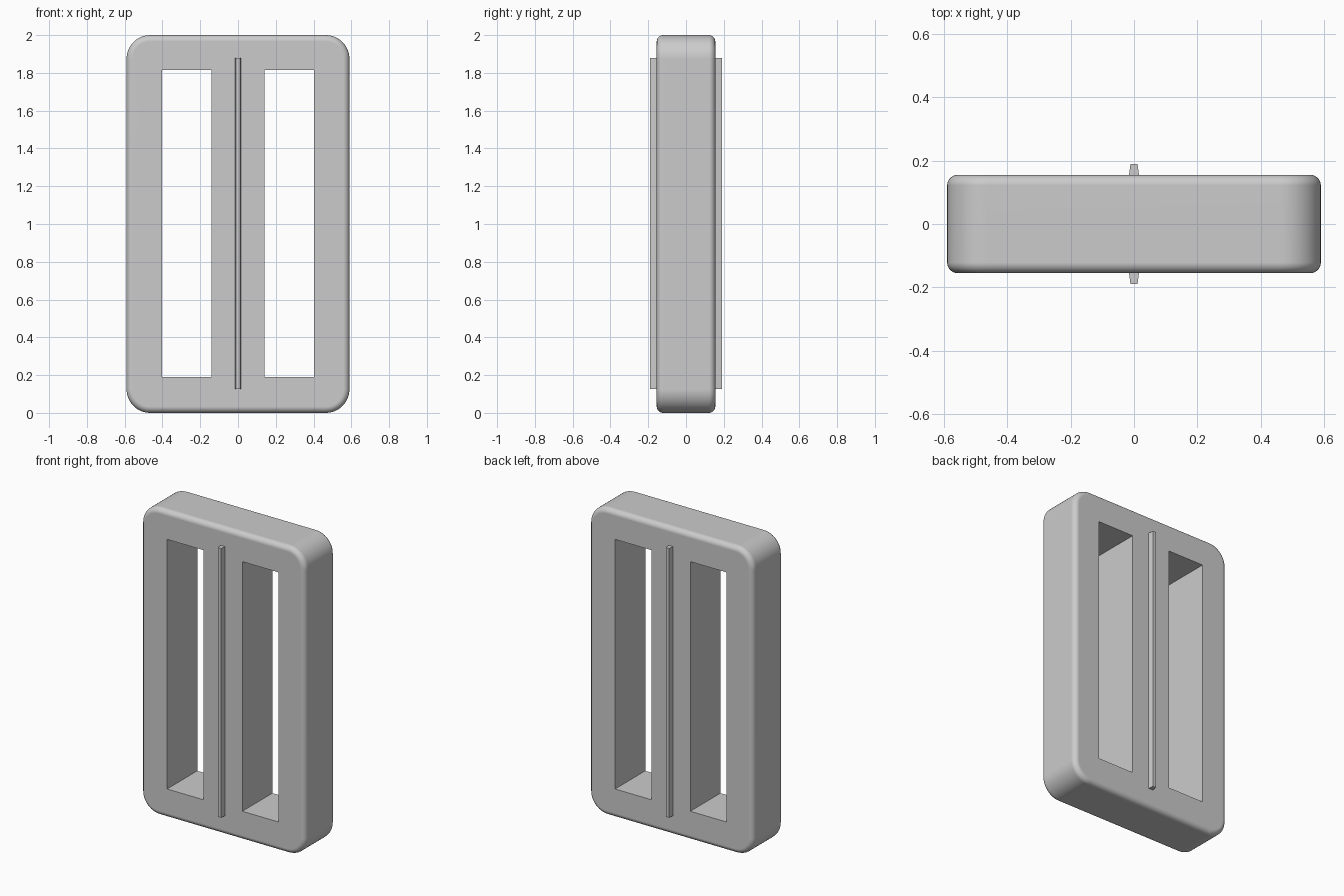
import bpy, bmesh

if "Cube" in bpy.data.objects:
    bpy.data.objects.remove(bpy.data.objects["Cube"])

W, D, H = 0.59, 0.155, 2.0      # half width, half depth, height


def new_object(name, bm):
    bmesh.ops.recalc_face_normals(bm, faces=bm.faces)
    mesh = bpy.data.meshes.new(name)
    bm.to_mesh(mesh)
    bm.free()
    obj = bpy.data.objects.new(name, mesh)
    bpy.context.collection.objects.link(obj)
    return obj


def box(x0, x1, y0, y1, z0, z1):
    bm = bmesh.new()
    bmesh.ops.create_cube(bm, size=1)
    for v in bm.verts:
        v.co.x = x1 if v.co.x > 0 else x0
        v.co.y = y1 if v.co.y > 0 else y0
        v.co.z = z1 if v.co.z > 0 else z0
    return bm


def activate(obj):
    bpy.ops.object.select_all(action='DESELECT')
    obj.select_set(True)
    bpy.context.view_layer.objects.active = obj


# Frame slab: large rounded corners, then a small fillet around both rims
bm = box(-W, W, -D, D, 0, H)
corners = [e for e in bm.edges if abs(e.verts[0].co.y - e.verts[1].co.y) > 0.01]
bmesh.ops.bevel(bm, geom=corners, offset=0.125, segments=12, profile=0.5,
                affect='EDGES')
rims = [e for e in bm.edges
        if abs(e.verts[0].co.y - e.verts[1].co.y) < 1e-5]
bmesh.ops.bevel(bm, geom=rims, offset=0.033, segments=6, profile=0.5,
                affect='EDGES')
frame = new_object("frame", bm)

# Two sharp-edged slots cut right through the slab
for side in (-1, 1):
    x0, x1 = sorted((side * 0.14, side * 0.402))
    cutter = new_object("slot_cutter", box(x0, x1, -0.5, 0.5, 0.19, 1.815))
    cutter.hide_render = True
    mod = frame.modifiers.new("slot", 'BOOLEAN')
    mod.operation = 'DIFFERENCE'
    mod.solver = 'EXACT'
    mod.object = cutter
    activate(frame)
    bpy.ops.object.modifier_apply(modifier=mod.name)
    bpy.data.objects.remove(cutter)

activate(frame)
bpy.ops.object.shade_smooth_by_angle(angle=0.6)
weighted = frame.modifiers.new("flat_faces", 'WEIGHTED_NORMAL')
weighted.keep_sharp = True

# Thin tapered ridge along the centre bar, front and back
for name, side in (("front_ridge", -1), ("back_ridge", 1)):
    y0, y1 = sorted((side * 0.145, side * 0.19))
    bm = box(-0.017, 0.017, y0, y1, 0.127, 1.88)
    for v in bm.verts:
        if abs(v.co.y) > 0.18:
            v.co.x *= 0.65
    new_object(name, bm)
